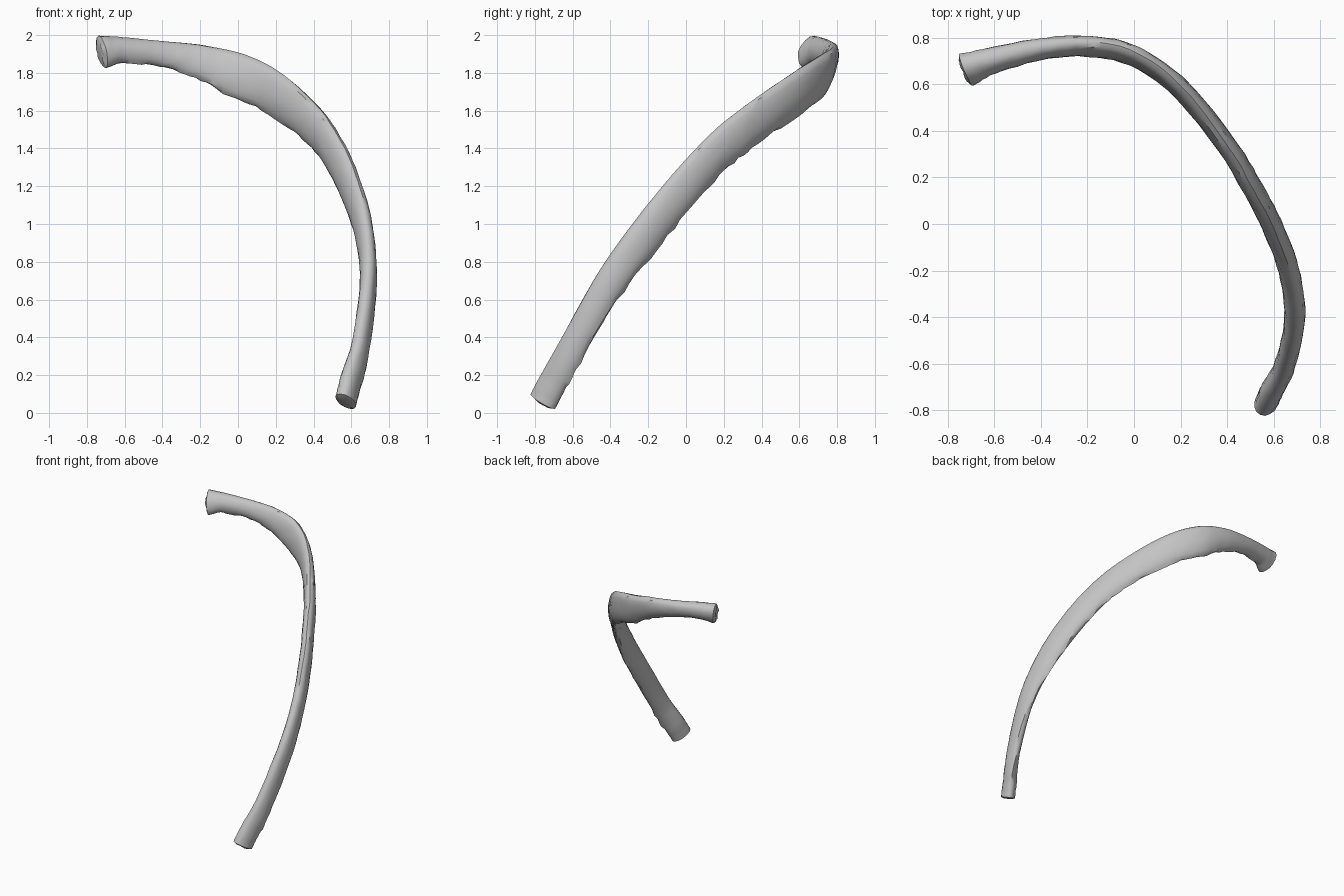
import bpy, bmesh, math, random
from mathutils import Vector, Matrix

random.seed(4)
if "Cube" in bpy.data.objects:
    bpy.data.objects.remove(bpy.data.objects["Cube"], do_unlink=True)

# bone colour
bone = bpy.data.materials.new("bone_grey")
bone.use_nodes = True
grey = (0.55, 0.55, 0.55, 1)
bone.diffuse_color = grey
bone.node_tree.nodes["Principled BSDF"].inputs["Base Color"].default_value = grey

# stations along the shaft: x, y, z, half height, half thickness, roll in degrees
STATIONS = [
    (-.72, .66, 1.91, .095, .065, 35),
    (-.61, .70, 1.92, .07, .055, 25),
    (-.4, .75, 1.90, .07, .045, 14),
    (-.2, .763, 1.86, .09, .042, 12),
    (0, .72, 1.785, .118, .042, 8),
    (.2, .58, 1.69, .112, .043, 4),
    (.4, .335, 1.52, .105, .044, 0),
    (.5, .17, 1.385, .1, .044, 0),
    (.59, 0, 1.2, .1, .045, 0),
    (.665, -.2, .96, .093, .045, 0),
    (.69, -.4, .69, .083, .045, 0),
    (.65, -.6, .35, .077, .045, 0),
    (.595, -.71, .15, .08, .05, 0),
    (.572, -.757, .06, .08, .05, 0),
]
STEPS, SIDES = 6, 16


def blend(a, b, c, d, t):
    """Catmull-Rom interpolation of one value."""
    return b + t * ((c - a) + t * ((2*a - 5*b + 4*c - d) + t * (3*b - a - 3*c + d))) / 2


def sample(stations, steps):
    """Smoothly resample all station values."""
    first = tuple(2*a - b for a, b in zip(stations[0], stations[1]))
    last = tuple(2*a - b for a, b in zip(stations[-1], stations[-2]))
    pts = [first] + stations + [last]
    out = []
    for i in range(len(stations) - 1):
        for k in range(steps):
            out.append([blend(*v, k / steps) for v in zip(*pts[i:i + 4])])
    return out + [list(stations[-1])]


def cap(bm, ring, outward, bulge):
    """Close an end with an inset ring and a slightly uneven middle."""
    centre = sum((v.co for v in ring), Vector()) / len(ring)
    inner = [bm.verts.new(centre + (v.co - centre) * .65 + outward * bulge * random.uniform(.6, 1.3))
             for v in ring]
    middle = bm.verts.new(centre + outward * bulge * .5)
    for i in range(len(ring)):
        j = (i + 1) % len(ring)
        bm.faces.new((ring[i], ring[j], inner[j], inner[i]))
        bm.faces.new((inner[i], inner[j], middle))


# curved shaft: blade-like sections, rounded above, with a ragged edge below
rows = sample(STATIONS, STEPS)
centres = [Vector(r[:3]) for r in rows]
bm = bmesh.new()
rings, tangents = [], []
for i, row in enumerate(rows):
    tangent = (centres[min(i + 1, len(rows) - 1)] - centres[max(i - 1, 0)]).normalized()
    up = Vector((0, 0, 1))
    up = (up - tangent * up.dot(tangent)).normalized()
    up = Matrix.Rotation(math.radians(-row[5]), 3, tangent) @ up
    outer = up.cross(tangent).normalized() * -1
    ragged = random.uniform(-.012, .006) if 6 < i < len(rows) - 8 else 0
    ring = []
    for k in range(SIDES):
        a = math.tau * k / SIDES
        c, s = math.cos(a), math.sin(a)
        high = row[3] * s
        wide = row[4] * math.copysign(abs(c) ** .85, c)
        if s < -.3:
            wide *= 1 + .3 * (s + .3)
        if s < -.95:
            high += ragged
        wobble = random.uniform(-.002, .002)
        ring.append(bm.verts.new(centres[i] + up * high + outer * (wide + wobble)))
    rings.append(ring)
    tangents.append(tangent)
for r0, r1 in zip(rings, rings[1:]):
    for k in range(SIDES):
        m = (k + 1) % SIDES
        bm.faces.new((r0[k], r0[m], r1[m], r1[k]))

# articular head and blunt front tip
cap(bm, rings[0], -tangents[0], .012)
cap(bm, rings[-1], tangents[-1], .01)
bmesh.ops.recalc_face_normals(bm, faces=bm.faces)

mesh = bpy.data.meshes.new("rib_bone")
bm.to_mesh(mesh)
bm.free()
mesh.materials.append(bone)
rib = bpy.data.objects.new("rib_bone", mesh)
bpy.context.collection.objects.link(rib)
bpy.context.view_layer.objects.active = rib
rib.select_set(True)
bpy.ops.object.shade_smooth_by_angle(angle=math.radians(40))
